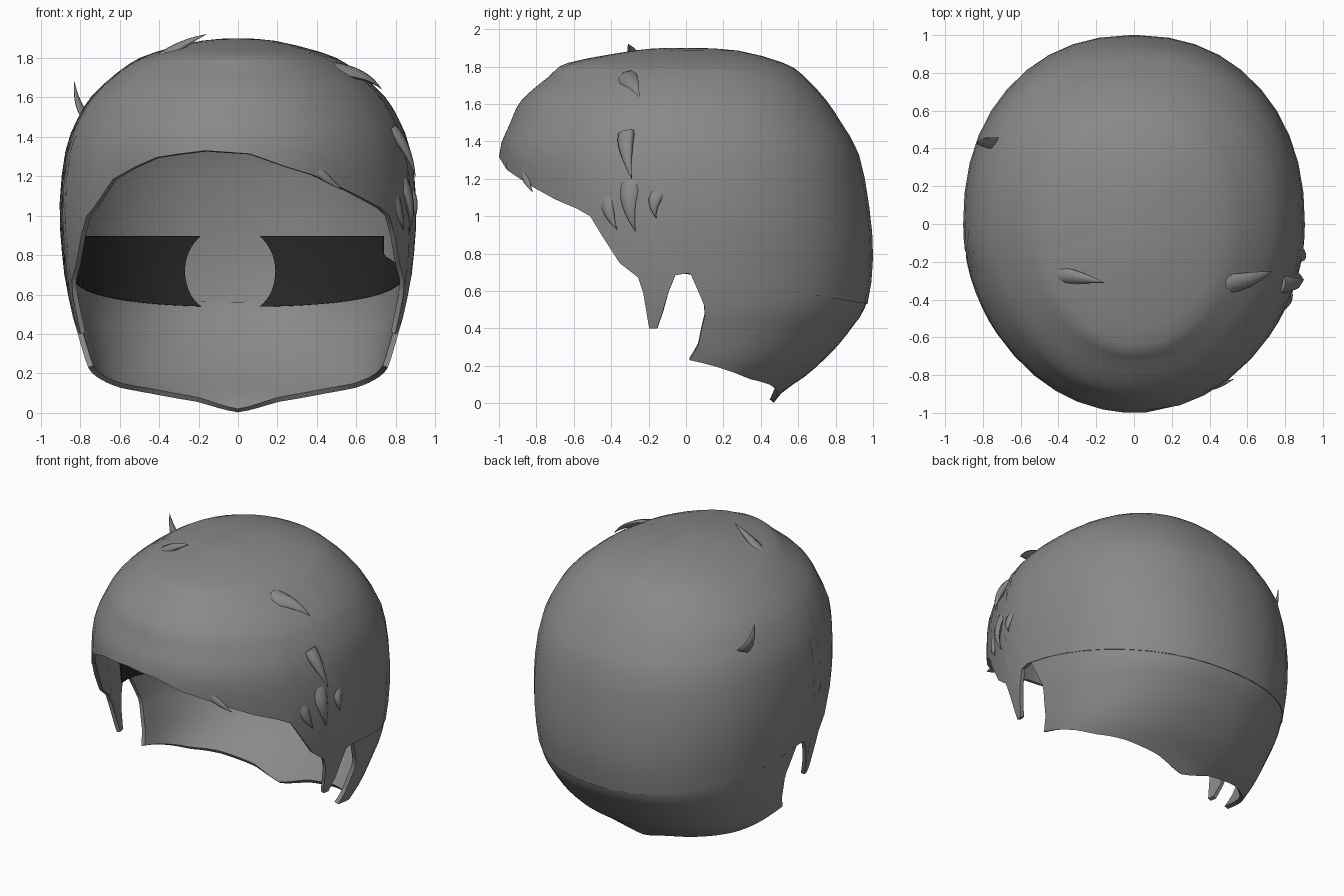
import bpy, bmesh, math
from mathutils import Vector

if "Cube" in bpy.data.objects:
    bpy.data.objects.remove(bpy.data.objects["Cube"])


def material(name, v):
    m = bpy.data.materials.new(name)
    m.diffuse_color = (v, v, v, 1)
    m.use_nodes = True
    m.node_tree.nodes["Principled BSDF"].inputs["Base Color"].default_value = m.diffuse_color
    return m


GREY = material("hair grey", 0.25)
DARK = material("dark lining", 0.02)

# Head profile: height, half width, front depth, back depth
PROFILE = [(1.9, .03, .1, .05), (1.885, .2, .28, .28), (1.82, .45, .63, .52),
           (1.75, .58, .73, .63), (1.62, .73, .88, .75), (1.5, .81, .94, .83),
           (1.33, .875, 1.0, .925), (1.05, .905, .97, .98), (.78, .89, .95, 1.0),
           (.53, .855, .9, .97), (.4, .82, .85, .89), (.3, .79, .8, .81),
           (.23, .765, .75, .74), (.15, .72, .7, .65), (.06, .61, .6, .52), (0, .5, .5, .47)]


def lookup(table, x):
    for (x0, y0), (x1, y1) in zip(table, table[1:]):
        if x <= x1:
            return y0 + (y1 - y0) * (x - x0) / (x1 - x0)
    return table[-1][1]


def index_of(z):
    return lookup([(-p[0], i) for i, p in enumerate(PROFILE)], -z)


def profile(k):
    """Smooth profile row at a fractional index."""
    last = len(PROFILE) - 1
    i = max(0, min(int(k), last - 1))
    t = k - i
    a, b, c, d = (PROFILE[max(0, min(j, last))] for j in (i - 1, i, i + 1, i + 2))
    return [.5 * (2 * q + (r - p) * t + (2 * p - 5 * q + 4 * r - s) * t * t
                  + (3 * q - p - 3 * r + s) * t ** 3) for p, q, r, s in zip(a, b, c, d)]


def surface(deg, k, scale=1.0):
    """Point on the head; 0 degrees is the front, 90 the right side."""
    z, w, front, back = profile(k)
    s, c = math.sin(math.radians(deg)), math.cos(math.radians(deg))
    if c > 0:
        x, y = w * s, -front * c
    else:
        x, y = math.copysign(w * abs(s) ** .9, s), back * abs(c) ** .9
    return Vector((x * scale, y * scale, z))


def make(name, bm, mat, thickness=0, angle=40):
    bmesh.ops.recalc_face_normals(bm, faces=bm.faces)
    mesh = bpy.data.meshes.new(name)
    bm.to_mesh(mesh)
    bm.free()
    ob = bpy.data.objects.new(name, mesh)
    bpy.context.collection.objects.link(ob)
    mesh.materials.append(mat)
    bpy.ops.object.select_all(action='DESELECT')
    ob.select_set(True)
    bpy.context.view_layer.objects.active = ob
    if thickness:
        m = ob.modifiers.new("thickness", 'SOLIDIFY')
        m.thickness, m.offset = thickness, -1
        bpy.ops.object.modifier_apply(modifier=m.name)
    bpy.ops.object.shade_smooth_by_angle(angle=math.radians(angle))
    return ob


def grid(bm, cols, closed=False):
    vs = [[bm.verts.new(p) for p in col] for col in cols]
    pairs = list(zip(vs, vs[1:])) + ([(vs[-1], vs[0])] if closed else [])
    for a, b in pairs:
        for j in range(len(a) - 1):
            bm.faces.new((a[j], b[j], b[j + 1], a[j + 1]))
    return vs


# Cap: the swept fringe, sideburns and back edge follow one hem line
side = [(58, 1.0), (62, .9), (68, .75), (74, .68), (75.5, .6), (76.6, .4), (79.5, .4),
        (82, .5), (84, .6), (86.5, .69), (90, .7)]
side += [(a, .7 - .17 * abs(math.cos(math.radians(a)))) for a in range(98, 180, 9)]
fringe = [(-54, 1.04), (-45, 1.18), (-36, 1.24), (-28, 1.29), (-20, 1.31), (-11, 1.33),
          (-3, 1.32), (4, 1.31), (16, 1.24), (25, 1.2), (34, 1.15), (44, 1.09), (53, 1.04)]
hem = [(-a, z) for a, z in reversed(side)] + fringe + side + [(180, .53)]
ROWS = 18
bm = bmesh.new()
cols = grid(bm, [[surface(a, index_of(z) * j / ROWS) for j in range(ROWS + 1)]
                 for a, z in hem], closed=True)
bm.faces.new([c[0] for c in cols])
make("hair_cap", bm, GREY, .025)

# Nape: tucked under the cap edge, curling in to a central point
notch = [(.2, 1), (.23, 1), (.31, 3.5), (.5, 5), (.6, 3), (.74, 0)]
nape_hem = [(0, .23), (.16, .18), (.33, .13), (.55, .1), (.81, .055), (1, .005)]
bm = bmesh.new()
cols = []
for i in range(-20, 21):
    u = 1 - abs(i) / 20
    top = .73 - .17 * math.sin(u * math.pi / 2)
    low = lookup(nape_hem, u)
    col = []
    for j in range(13):
        z = top + (low - top) * j / 12
        start = 90 + lookup(notch, z)
        ang = start + (180 - start) * u
        col.append(surface(ang if i > 0 else -ang, index_of(z), .993))
    cols.append(col)
grid(bm, cols)
make("nape", bm, GREY, .028)

# Dark lining: two panels wrapping the inside, with rounded inner ends
LINING = .953
for sign, name in ((-1, "left_lining"), (1, "right_lining")):
    bm = bmesh.new()
    rows = []
    for j in range(17):
        t = j / 16
        x0 = -.04 * sign + math.sqrt(.23 ** 2 - (.35 * t - .175) ** 2)
        w = profile(index_of(.55 + .35 * t))[1] * LINING
        inner = 180 - math.degrees(math.asin((x0 / w) ** (1 / .9)))
        outer = 84 if sign < 0 else lookup([(0, 90), (.35, 95), (.5, 112), (.65, 121), (1, 122)], t)
        row = []
        for i in range(21):
            ang = inner + (outer - inner) * i / 20
            low = .7 - .16 * max(0, -math.cos(math.radians(ang))) ** .9
            row.append(surface(sign * ang, index_of(low + (.9 - low) * t), LINING))
        rows.append(row)
    grid(bm, rows)
    make(name, bm, DARK, .004)


# Tufts: locks rising out of the cap and tapering to a point
def tuft(name, base, mid, tip, width, thick=.03):
    base, mid, tip = Vector(base), Vector(mid), Vector(tip)
    out = (base - Vector((0, 0, 1))).normalized()
    base -= out * .03
    across = (tip - base).cross(out).normalized()
    bm = bmesh.new()
    rings = []
    for j in range(9):
        t = j / 8
        p = base * (1 - t) ** 2 + mid * 2 * t * (1 - t) + tip * t * t
        r = max(.03, 1 - t ** 1.5)
        rings.append([p + across * width * r * math.cos(a) + out * thick * r * math.sin(a)
                      for a in (k * math.pi / 4 for k in range(8))])
    vs = grid(bm, [list(c) for c in zip(*rings)], closed=True)
    bm.faces.new([c[0] for c in vs])
    bm.faces.new([c[-1] for c in vs])
    make(name, bm, GREY, angle=75)


tuft("left_tuft", (-.75, .44, 1.47), (-.82, .44, 1.53), (-.83, .43, 1.68), .04)
tuft("crown_tuft", (-.42, -.28, 1.81), (-.28, -.28, 1.88), (-.16, -.31, 1.92), .05)
tuft("right_crown_tuft", (.47, -.34, 1.77), (.66, -.29, 1.73), (.73, -.25, 1.64), .06)
tuft("fringe_tuft", (.36, -.88, 1.28), (.43, -.87, 1.2), (.53, -.82, 1.13), .04)
tuft("temple_tuft", (.8, -.33, 1.46), (.87, -.33, 1.34), (.9, -.29, 1.2), .05)
tuft("side_tuft_front", (.8, -.43, 1.12), (.82, -.43, 1.02), (.84, -.37, .93), .05)
tuft("side_tuft_middle", (.84, -.3, 1.22), (.9, -.33, 1.06), (.87, -.27, .92), .06)
tuft("side_tuft_back", (.87, -.12, 1.17), (.91, -.2, 1.08), (.9, -.16, .99), .05)
